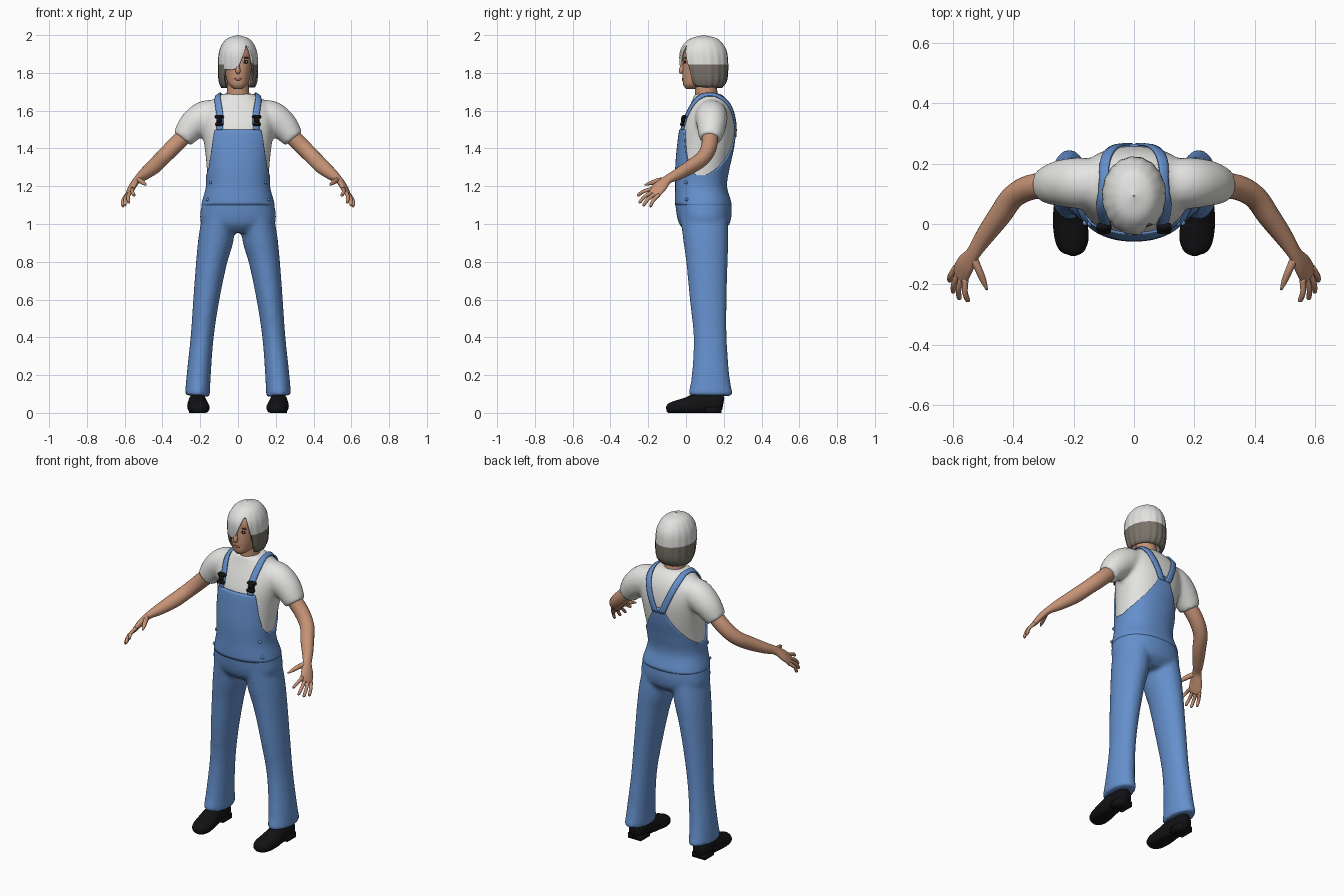
import bpy, bmesh, math
from mathutils import Vector

if "Cube" in bpy.data.objects:
    bpy.data.objects.remove(bpy.data.objects["Cube"])


def material(name, *rgb):
    m = bpy.data.materials.new(name)
    m.use_nodes = True
    m.diffuse_color = (*rgb, 1)
    bsdf = m.node_tree.nodes["Principled BSDF"]
    bsdf.inputs["Base Color"].default_value = (*rgb, 1)
    bsdf.inputs["Roughness"].default_value = 0.8
    return m


DENIM = material("denim blue", .13, .28, .61)
WHITE = material("cotton white", .78, .78, .76)
SKIN = material("skin", .56, .29, .18)
HAIR = material("hair white", .76, .76, .75)
TAUPE = material("hair taupe", .19, .17, .14)
BLACK = material("black", .006, .006, .007)
LIPS = material("lips", .36, .13, .1)
BROWN = material("brow brown", .07, .035, .02)


def finish(name, bm, *mats):
    me = bpy.data.meshes.new(name)
    bm.to_mesh(me)
    bm.free()
    for m in mats:
        me.materials.append(m)
    for p in me.polygons:
        p.use_smooth = True
    ob = bpy.data.objects.new(name, me)
    bpy.context.collection.objects.link(ob)
    return ob


def linear(table, t):
    for (a, va), (b, vb) in zip(table, table[1:]):
        if t <= b:
            return va + (vb - va) * max(0, t - a) / (b - a)
    return table[-1][1]


def spline(rows, t):
    """Smooth interpolation of the rows, keyed by their first column."""
    def slope(i, c):
        a, b = rows[max(i - 1, 0)], rows[min(i + 1, len(rows) - 1)]
        return (b[c] - a[c]) / (b[0] - a[0])
    t = min(max(t, rows[0][0]), rows[-1][0])
    i = max(k for k in range(len(rows) - 1) if rows[k][0] <= t)
    h = rows[i + 1][0] - rows[i][0]
    u = (t - rows[i][0]) / h
    e = u * u * (3 - 2 * u)
    return [rows[i][c] * (1 - e) + rows[i + 1][c] * e
            + h * u * (1 - u) * ((1 - u) * slope(i, c) - u * slope(i + 1, c))
            for c in range(1, len(rows[0]))]


def surf(table, z, angle, grow=0.0, power=.9):
    """Point on an upright body; rows hold z, half width, front y, back y."""
    rx, yf, yb = spline(table, z)
    s, c = math.sin(angle), math.cos(angle)
    sx, cy = (math.copysign(abs(v) ** power, v) for v in (s, c))
    return Vector(((rx + grow) * sx, (yf + yb) / 2 - ((yb - yf) / 2 + grow) * cy, z))


def skin_rings(bm, rings, caps=True):
    vs = [[bm.verts.new(p) for p in r] for r in rings]
    n = len(vs[0])
    for a, b in zip(vs, vs[1:]):
        for j in range(n):
            k = (j + 1) % n
            bm.faces.new((a[j], a[k], b[k], b[j]))
    if caps:
        bm.faces.new(vs[0][::-1])
        bm.faces.new(vs[-1])


def upright(bm, table, grow=0.0, rows=40, cols=48):
    lo, hi = table[0][0], table[-1][0]
    skin_rings(bm, [[surf(table, lo + (hi - lo) * i / rows, math.tau * j / cols, grow)
                     for j in range(cols)] for i in range(rows + 1)])


def limb(bm, stations, ref, side=1, steps=5, cols=20):
    """Tube through stations of x, y, z, radius along ref, other radius."""
    rows = [(i, s[0] * side, *s[1:]) for i, s in enumerate(stations)]
    ref = Vector((ref[0] * side, ref[1], ref[2]))
    last, rings = len(rows) - 1, []
    for i in range(last * steps + 1):
        t = i / steps
        x, y, z, ra, rb = spline(rows, t)
        d = (Vector(spline(rows, min(t + .2, last))[:3])
             - Vector(spline(rows, max(t - .2, 0))[:3])).normalized()
        u = (ref - d * ref.dot(d)).normalized()
        w = d.cross(u)
        rings.append([Vector((x, y, z)) + u * ra * math.cos(a) + w * rb * math.sin(a)
                      for a in (math.tau * j / cols for j in range(cols))])
    skin_rings(bm, rings)


def blend(ob, voxel, rounds):
    r = ob.modifiers.new("Blend", 'REMESH')
    r.mode, r.voxel_size, r.use_smooth_shade = 'VOXEL', voxel, True
    s = ob.modifiers.new("Soften", 'SMOOTH')
    s.factor, s.iterations = .5, rounds


def thicken(ob, depth, offset):
    m = ob.modifiers.new("Thickness", 'SOLIDIFY')
    m.thickness, m.offset = depth, offset


def blob(name, loc, scale, mat):
    bm = bmesh.new()
    bmesh.ops.create_uvsphere(bm, u_segments=16, v_segments=10, radius=1)
    bmesh.ops.scale(bm, vec=scale, verts=bm.verts)
    bmesh.ops.translate(bm, vec=loc, verts=bm.verts)
    return finish(name, bm, mat)


# Shirt: torso blended with both sleeves
TORSO = [(1.0, .19, -.035, .23), (1.1, .187, -.05, .235), (1.2, .163, -.05, .21),
         (1.3, .166, -.05, .225), (1.4, .176, -.042, .247), (1.5, .19, -.028, .258),
         (1.57, .195, -.004, .252), (1.62, .175, .018, .238), (1.66, .13, .035, .215),
         (1.69, .085, .045, .185)]
SLEEVE = [(.08, .135, 1.6, .07, .06), (.17, .135, 1.57, .085, .085),
          (.24, .135, 1.52, .078, .078), (.295, .128, 1.45, .06, .058)]
bm = bmesh.new()
upright(bm, TORSO)
for side in (1, -1):
    limb(bm, SLEEVE, (0, 1, 0), side)
bmesh.ops.recalc_face_normals(bm, faces=bm.faces)
shirt = finish("shirt", bm, WHITE)
blend(shirt, .011, 8)

# Trousers: hips blended with both flared legs
HIPS = [(.955, .1, .01, .18), (1.0, .185, -.03, .225)] + TORSO[1:3] + [(1.25, .162, -.05, .217)]
LEG = [(.215, .13, .09, .066, .12), (.208, .13, .2, .064, .1), (.19, .128, .4, .061, .088),
       (.168, .118, .6, .069, .098), (.14, .111, .8, .082, .11), (.117, .105, .92, .093, .12),
       (.098, .095, 1.04, .09, .125)]
bm = bmesh.new()
upright(bm, HIPS, .006)
for side in (1, -1):
    limb(bm, LEG, (1, 0, 0), side, cols=32)
bmesh.ops.recalc_face_normals(bm, faces=bm.faces)
blend(finish("trousers", bm, DENIM), .011, 8)

# Bib front and back panel with a shaped upper edge
BIB_EDGE = [(0, 1.5), (36, 1.5), (41, 1.46), (50, 1.38), (62, 1.3), (78, 1.26),
            (100, 1.26), (125, 1.3), (148, 1.36), (165, 1.43), (173, 1.48), (180, 1.49)]
bm = bmesh.new()
cols, rows, base = 128, 24, 1.1
rings = []
for i in range(rows + 1):
    ring = []
    for j in range(cols):
        a = math.tau * j / cols - math.pi
        top = linear(BIB_EDGE, abs(math.degrees(a)))
        ring.append(surf(TORSO, base + (top - base) * i / rows, a, .007))
    rings.append(ring)
skin_rings(bm, rings, False)
thicken(finish("bib", bm, DENIM), .01, -1)

# Shoulder straps laid over the shirt, with their buckles
STRAP = [(.1, -.03, 1.5), (.098, 0, 1.58), (.112, .06, 1.67), (.115, .13, 1.71),
         (.108, .19, 1.69), (.075, .25, 1.59), (.022, .27, 1.46)]
for side, word in ((1, "left"), (-1, "right")):
    path = [(i, *p) for i, p in enumerate(STRAP)]
    bm = bmesh.new()
    strips = []
    for i in range(49):
        x, y, z = spline(path, i / 8)
        strips.append([bm.verts.new((side * (x + .019 * k), y, z)) for k in (-1, -.3, .3, 1)])
    for a, b in zip(strips, strips[1:]):
        for k in range(3):
            bm.faces.new((a[k], a[k + 1], b[k + 1], b[k])[::side])
    strap = finish(word + "_strap", bm, DENIM)
    wrap = strap.modifiers.new("Lay on shirt", 'SHRINKWRAP')
    wrap.target, wrap.wrap_mode, wrap.offset = shirt, 'ABOVE_SURFACE', .008
    thicken(strap, .008, 0)

    bm = bmesh.new()
    for z, y, w, h in ((1.568, -.01, .05, .018), (1.55, -.014, .028, .03), (1.528, -.02, .046, .018)):
        new = bmesh.ops.create_cube(bm, size=1)["verts"]
        bmesh.ops.scale(bm, vec=(w, .026, h), verts=new)
        bmesh.ops.translate(bm, vec=(side * .1, y, z), verts=new)
    bmesh.ops.bevel(bm, geom=bm.edges[:], offset=.004, segments=2, affect='EDGES')
    finish(word + "_buckle", bm, BLACK)

    # Hip buttons
    for z in (1.13, 1.22):
        blob(word + "_hip_button", surf(TORSO, z, side * 1.0, .008), (.009, .009, .009), DENIM)

# Arms with palms, fingers and thumbs
ARM = [(.26, .13, 1.49, .044, .044), (.34, .122, 1.41, .042, .043), (.4, .09, 1.35, .039, .041),
       (.447, .025, 1.303, .036, .04), (.498, -.045, 1.262, .03, .031),
       (.533, -.098, 1.235, .026, .02), (.558, -.135, 1.2, .037, .018),
       (.576, -.168, 1.165, .038, .013), (.58, -.176, 1.157, .03, .008)]
TIPS = [(.55, -.258, 1.15), (.58, -.25, 1.112), (.6, -.228, 1.097), (.612, -.19, 1.092)]
spread = Vector((.06, .07, -.06)).normalized()
for side, word in ((1, "left"), (-1, "right")):
    bm = bmesh.new()
    limb(bm, ARM, spread, side)
    for k, tip in enumerate(TIPS):
        root = Vector((.574, -.162, 1.17)) + spread * .019 * (k - 1.5)
        tip = Vector(tip)
        mid = root.lerp(tip, .55) + Vector((.006, -.003, .006))
        limb(bm, [(*root, .011, .011), (*mid, .0095, .0095), (*root.lerp(tip, .93), .008, .008),
                  (*tip, .003, .003)], spread, side, cols=10)
    limb(bm, [(.535, -.105, 1.235, .015, .015), (.515, -.15, 1.228, .014, .013),
              (.5, -.185, 1.217, .011, .011), (.487, -.218, 1.207, .004, .004)],
         (0, 0, 1), side, cols=10)
    bmesh.ops.recalc_face_normals(bm, faces=bm.faces)
    finish(word + "_arm", bm, SKIN)

    # Shoes with flat soles and a heel block
    bm = bmesh.new()
    limb(bm, [(.215, .197, .045, .02, .03), (.215, .175, .048, .043, .052),
              (.215, .08, .05, .049, .06), (.212, .01, .036, .057, .048),
              (.205, -.055, .026, .055, .038), (.2, -.09, .022, .038, .028),
              (.199, -.104, .02, .012, .012)], (1, 0, 0), side, cols=28)
    new = bmesh.ops.create_cube(bm, size=1)["verts"]
    bmesh.ops.scale(bm, vec=(.088, .085, .03), verts=new)
    bmesh.ops.translate(bm, vec=(side * .215, .145, .015), verts=new)
    for v in bm.verts:
        v.co.z = max(v.co.z, 0)
    bmesh.ops.recalc_face_normals(bm, faces=bm.faces)
    finish(word + "_shoe", bm, BLACK)

# Head, neck and nose
FACE = [(1.715, .022, .0, .06), (1.735, .046, -.014, .1), (1.77, .062, -.018, .16),
        (1.81, .07, -.018, .18), (1.86, .076, -.014, .19), (1.92, .074, -.008, .19),
        (1.965, .045, .03, .15)]
bm = bmesh.new()
upright(bm, FACE)
limb(bm, [(0, .115, 1.62, .066, .066), (0, .107, 1.69, .06, .06), (0, .1, 1.78, .055, .055)], (1, 0, 0))
limb(bm, [(0, -.008, 1.87, .006, .008), (0, -.018, 1.84, .008, .01), (0, -.024, 1.81, .013, .014),
          (0, -.018, 1.797, .008, .008)], (1, 0, 0), cols=12)
bmesh.ops.recalc_face_normals(bm, faces=bm.faces)
finish("head", bm, SKIN)

# Eyes, brows and mouth
for side, word in ((1, "left"), (-1, "right")):
    eye = surf(FACE, 1.858, side * .46)
    blob(word + "_eye_rim", eye, (.018, .004, .009), BLACK)
    blob(word + "_eye", eye + Vector((0, -.0025, 0)), (.012, .003, .006), WHITE)
    blob(word + "_iris", eye + Vector((0, -.004, 0)), (.006, .003, .006), BLACK)
    blob(word + "_brow", surf(FACE, 1.88, side * .48), (.021, .005, .004), BROWN)
blob("mouth", surf(FACE, 1.767, 0), (.022, .004, .007), LIPS)

# Bobbed hair: a ridged shell with a face opening and a swept fringe
BOB = [(1.715, .085, .02, .185), (1.75, .1, -.008, .213), (1.8, .105, -.025, .222),
       (1.87, .105, -.035, .222), (1.92, .098, -.03, .214), (1.96, .079, -.005, .19),
       (1.985, .052, .03, .158), (2.0, .003, .09, .096)]
HEM = [(-180, 1.72), (-47, 1.72), (-44, 1.82), (-20, 1.815), (-4, 1.822), (6, 1.85), (28, 1.945),
       (36, 1.945), (44, 1.89), (50, 1.83), (53, 1.725), (180, 1.72)]
bm = bmesh.new()
cols, split, lower, upper = 144, 1.845, 8, 20
rings = []
for i in range(lower + upper + 1):
    ring = []
    for j in range(cols):
        a = math.tau * j / cols - math.pi
        hem = linear(HEM, math.degrees(a))
        mid = max(hem, split)
        if i <= lower:
            z = hem + (mid - hem) * i / lower
        else:
            z = mid + (2 - mid) * math.sin((i - lower) / upper * math.pi / 2)
        ring.append(surf(BOB, z, a, .0015 * math.sin(18 * a) * (2 - z) / .2, 1))
    rings.append(ring)
skin_rings(bm, rings, False)
for f in bm.faces:
    c = f.calc_center_median()
    fringe = c.y < .012 and -.074 < c.x < .06
    f.material_index = int(c.z < split and not fringe)
bmesh.ops.remove_doubles(bm, verts=bm.verts, dist=.00005)
thicken(finish("hair", bm, HAIR, TAUPE), .014, -1)
